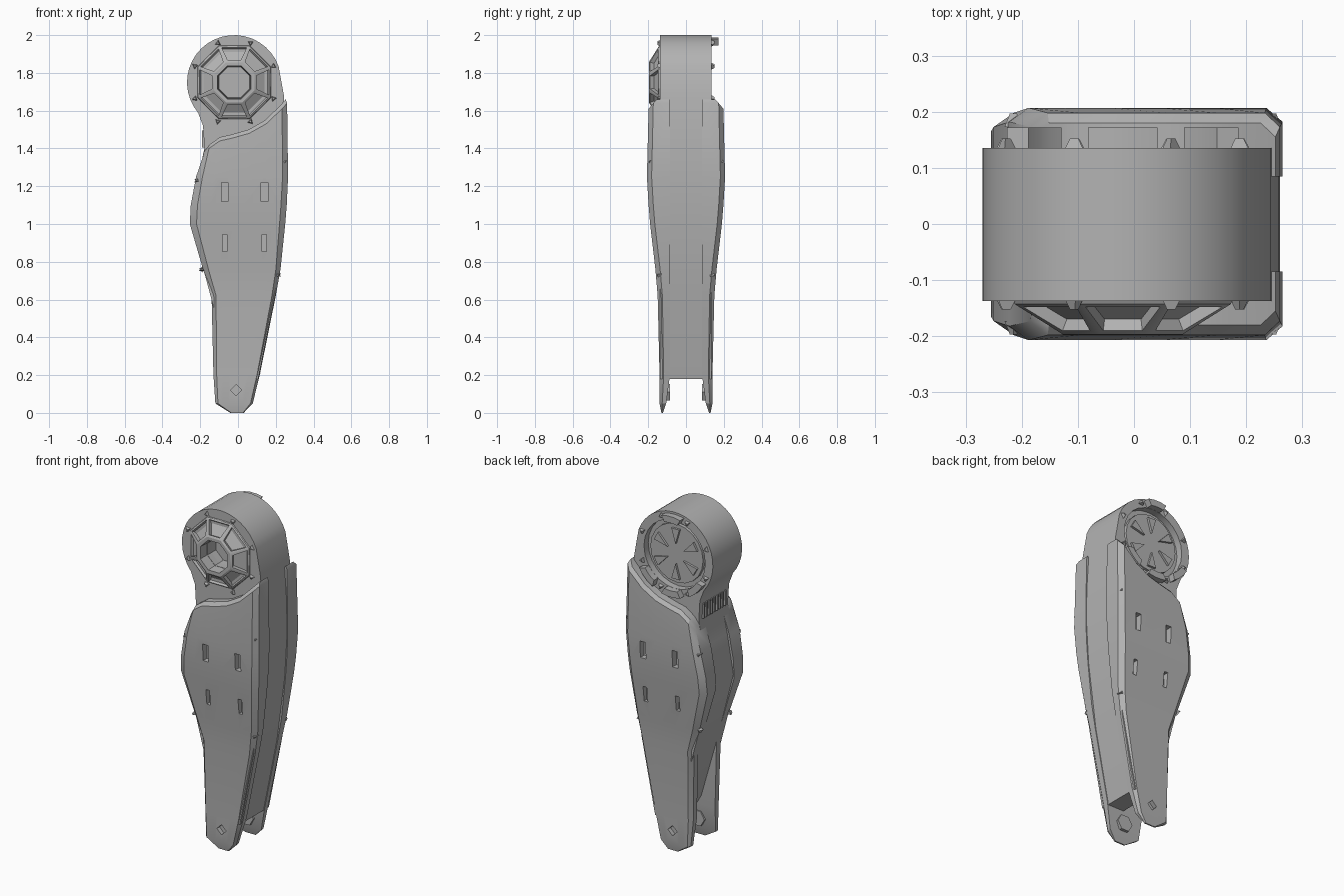
import bpy, bmesh, math
from mathutils import Matrix, Vector

cube = bpy.data.objects.get("Cube")
if cube:
    bpy.data.objects.remove(cube, do_unlink=True)

grey = bpy.data.materials.new("mid_grey")
grey.use_nodes = True
COLOUR = (0.45, 0.45, 0.45, 1)
grey.diffuse_color = COLOUR
grey.node_tree.nodes["Principled BSDF"].inputs["Base Color"].default_value = COLOUR

HX, HZ, HR = -0.02, 1.75, 0.25      # hip joint centre and radius


def finish(name, bm):
    bmesh.ops.recalc_face_normals(bm, faces=bm.faces)
    mesh = bpy.data.meshes.new(name)
    bm.to_mesh(mesh)
    bm.free()
    mesh.materials.append(grey)
    ob = bpy.data.objects.new(name, mesh)
    bpy.context.collection.objects.link(ob)
    return ob


def prism(name, outline, y0, y1):
    """Extrude an x-z outline along y."""
    bm = bmesh.new()
    face = bm.faces.new([bm.verts.new((x, y0, z)) for x, z in outline])
    new = bmesh.ops.extrude_face_region(bm, geom=[face])["geom"]
    verts = [v for v in new if isinstance(v, bmesh.types.BMVert)]
    bmesh.ops.translate(bm, verts=verts, vec=(0, y1 - y0, 0))
    return finish(name, bm)


def ring(x, z, r, n, start=0.0, span=360.0):
    """Points on an arc, the end left out for a full turn."""
    steps = n if span == 360 else n - 1
    angles = [math.radians(start + span * i / steps) for i in range(n)]
    return [(x + r * math.cos(a), z + r * math.sin(a)) for a in angles]


def box_outline(x, z, w, h):
    return [(x - w, z - h), (x + w, z - h), (x + w, z + h), (x - w, z + h)]


def cut(target, cutter):
    mod = target.modifiers.new("cut", 'BOOLEAN')
    mod.operation = 'DIFFERENCE'
    mod.solver = 'EXACT'
    mod.object = cutter
    bpy.context.view_layer.objects.active = target
    bpy.ops.object.modifier_apply(modifier=mod.name)
    bpy.data.objects.remove(cutter, do_unlink=True)


def stud(name, x, y, z, side, r=0.02, turn=0.0):
    """Small three-sided fastener facing front or back."""
    bm = bmesh.new()
    bmesh.ops.create_cone(bm, cap_ends=True, segments=3, radius1=r, radius2=r * 0.4, depth=0.024)
    bm.transform(Matrix.Translation((x, y, z)) @ Matrix.Rotation(-side * math.pi / 2, 4, 'X')
                 @ Matrix.Rotation(turn, 4, 'Z'))
    return finish(name, bm)


# Core: joint housing, neck and the web between the side plates
core_outline = ring(HX, HZ, HR, 22, 20, 200) + [
    (-0.185, 1.52), (-0.178, 1.40), (-0.21, 1.25), (-0.25, 1.02), (-0.18, 0.75),
    (-0.135, 0.58), (-0.04, 0.25), (0.0, 0.18), (0.107, 0.18), (0.195, 0.62),
    (0.245, 1.0), (0.26, 1.25), (0.258, 1.45), (0.243, 1.68)]
core = prism("joint_housing", core_outline, -0.137, 0.135)
cut(core, prism("hub_bore_cutter", ring(HX, HZ, 0.09, 8, 22.5), -0.3, -0.06))
cut(core, prism("back_recess_cutter", ring(HX, HZ, 0.2, 24), 0.095, 0.3))

# Side plates: rows of z, left x, right x, outer y, inner y
ROWS = [(0.0, -0.04, 0.03, 0.130, 0.122), (0.05, -0.12, 0.078, 0.140, 0.105),
        (0.2, -0.13, 0.115, 0.140, 0.085), (0.62, -0.14, 0.2, 0.150, 0.085),
        (0.76, -0.185, 0.225, 0.162, 0.085), (1.0, -0.255, 0.25, 0.190, 0.085),
        (1.1, -0.25, 0.258, 0.198, 0.085), (1.25, -0.222, 0.265, 0.207, 0.085)]
COLS = [0, 0.07, 0.2, 0.35, 0.55, 0.75, 0.94, 1]
TOP = [1.38, 1.42, 1.46, 1.475, 1.5, 1.55, 1.63, 1.66]


def side_plate(name, side):
    bm = bmesh.new()
    n = len(COLS)
    rows = [(r, [r[0]] * n) for r in ROWS]
    rows.append(((0, -0.185, 0.26, 0.198, 0.085), [z - 0.02 for z in TOP]))
    rows.append(((0, -0.182, 0.252, 0.18, 0.085), TOP))
    loops = []
    for (_, xl, xr, yo, yi), heights in rows:
        drop = min(0.025, (yo - yi) * 0.4)
        outer, inner = [], []
        for i, t in enumerate(COLS):
            x = xl + (xr - xl) * t
            y = yo - (drop if i in (0, n - 1) else 0)
            outer.append(bm.verts.new((x, side * y, heights[i])))
            inner.append(bm.verts.new((x, side * yi, heights[i])))
        loops.append(outer + inner[::-1])
    for a, b in zip(loops, loops[1:]):
        for i in range(2 * n):
            j = (i + 1) % (2 * n)
            bm.faces.new((a[i], a[j], b[j], b[i]))
    for loop in (loops[0], loops[-1]):
        for i in range(n - 1):
            bm.faces.new((loop[i], loop[i + 1], loop[-2 - i], loop[-1 - i]))
    plate = finish(name, bm)
    # Slots and the lower pivot hole
    for x in (-0.07, 0.14):
        for z, w, h, y in ((1.17, 0.018, 0.05, 0.165), (0.9, 0.012, 0.045, 0.15)):
            cut(plate, prism("slot_cutter", box_outline(x, z, w, h), side * y, side * 0.3))
    cut(plate, prism("pivot_cutter", ring(-0.01, 0.12, 0.03, 4), side * 0.115, side * 0.3))
    return plate


for label, side in (("front", -1), ("back", 1)):
    side_plate(label + "_side_plate", side)
    # Pivot boss on the inner fork face
    prism(label + "_pivot_boss", ring(-0.01, 0.11, 0.05, 6), side * 0.085, side * 0.11)
    # Fasteners along the plate edges
    for i, (x, z, y) in enumerate([(-0.215, 1.23, 0.185), (0.247, 1.33, 0.185),
                                   (-0.19, 0.76, 0.14), (0.21, 0.73, 0.14), (0.105, 0.22, 0.122)]):
        stud(f"{label}_edge_stud_{i}", x, side * y, z, side, 0.018, i)
    # Fasteners round the joint face
    for i, (x, z) in enumerate(ring(HX, HZ, 0.225, 8, 22.5)):
        stud(f"{label}_joint_stud_{i}", x, side * 0.14, z, side, 0.022, i)

# Front hub: raised eight-sided cone with a pocket in each face
bm = bmesh.new()
PROFILE = [(0.215, -0.13), (0.208, -0.143), (0.115, -0.197), (0.095, -0.197), (0.088, -0.06)]
hub = [[bm.verts.new((x, y, z)) for x, z in ring(HX, HZ, r, 8, 22.5)] for r, y in PROFILE]
panels = []
for k, (a, b) in enumerate(zip(hub, hub[1:])):
    for i in range(8):
        j = (i + 1) % 8
        f = bm.faces.new((a[i], a[j], b[j], b[i]))
        if k == 1:
            panels.append(f)
bmesh.ops.recalc_face_normals(bm, faces=bm.faces)
middle = Vector((HX, 0, HZ))
if panels[0].normal.dot(panels[0].calc_center_median() - middle) < 0:
    bmesh.ops.reverse_faces(bm, faces=bm.faces)
bmesh.ops.inset_individual(bm, faces=panels, thickness=0.016)
bmesh.ops.inset_individual(bm, faces=panels, thickness=0.004, depth=-0.022)
finish("front_hub", bm)

# Back cap: disc inside the recess with radiating fins
prism("back_cap", ring(HX, HZ, 0.172, 20), 0.08, 0.115)
for i in range(6):
    a = 60 * i + 30
    fin = ring(HX, HZ, 0.15, 2, a - 10, 20) + ring(HX, HZ, 0.06, 1, a)
    prism(f"back_cap_fin_{i}", fin, 0.11, 0.128)

# Back rim tabs
for i, a in enumerate((90, 225, 270, 315)):
    tab = ring(HX, HZ, 0.238, 4, a - 15, 30) + ring(HX, HZ, 0.2, 4, a + 12, -24)
    prism(f"back_rim_tab_{i}", tab, 0.12, 0.172)

# Neck grille: thin ribs on the right side under the joint
for i in range(9):
    y = -0.1 + 0.025 * i
    prism(f"neck_rib_{i}", box_outline(-0.181, 1.45, 0.009, 0.045), y - 0.005, y + 0.005)

# Smooth shading with sharp edges kept
for ob in bpy.context.scene.objects:
    ob.select_set(ob.type == 'MESH')
    if ob.type == 'MESH':
        bpy.context.view_layer.objects.active = ob
bpy.ops.object.shade_smooth_by_angle(angle=math.radians(28))
